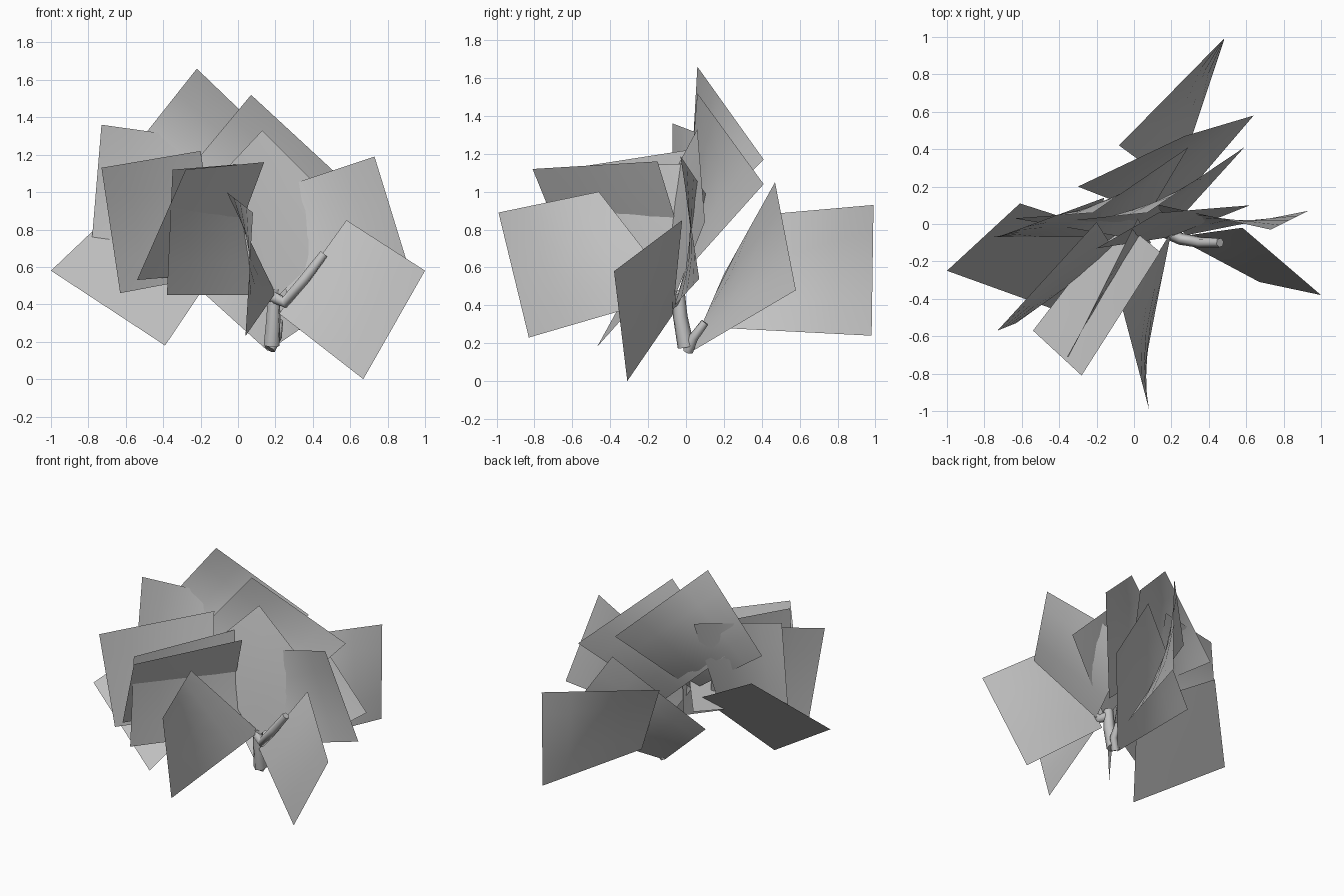
import bpy
from mathutils import Vector

old = bpy.data.objects.get("Cube")
if old:
    bpy.data.objects.remove(old, do_unlink=True)

# One plain grey for leaves and stems
grey = bpy.data.materials.new("plain grey")
grey.use_nodes = True
colour = (.55, .55, .55, 1)
grey.diffuse_color = colour
grey.node_tree.nodes["Principled BSDF"].inputs["Base Color"].default_value = colour


def leaf_card(name, base, side, tip, other_side, cuts=4):
    """A gently twisted four-cornered leaf, blended between its corners."""
    a, b, c, d = (Vector(p) for p in (base, side, tip, other_side))
    steps = [i / cuts for i in range(cuts + 1)]
    verts = [a.lerp(b, u).lerp(d.lerp(c, u), v) for v in steps for u in steps]
    row = cuts + 1
    faces = [(j * row + i, j * row + i + 1, (j + 1) * row + i + 1, (j + 1) * row + i)
             for j in range(cuts) for i in range(cuts)]
    mesh = bpy.data.meshes.new(name)
    mesh.from_pydata(verts, [], faces)
    mesh.materials.append(grey)
    mesh.shade_smooth()
    obj = bpy.data.objects.new(name, mesh)
    bpy.context.collection.objects.link(obj)


def stem(name, points, thickness):
    """A tapering round stem along a short path."""
    curve = bpy.data.curves.new(name, "CURVE")
    curve.dimensions = "3D"
    curve.bevel_depth = thickness
    curve.bevel_resolution = 1
    curve.use_fill_caps = True
    path = curve.splines.new("POLY")
    path.points.add(len(points) - 1)
    for i, (point, place) in enumerate(zip(path.points, points)):
        point.co = (*place, 1)
        point.radius = 1 - .4 * i / len(points)
    path.use_smooth = True
    curve.materials.append(grey)
    obj = bpy.data.objects.new(name, curve)
    bpy.context.collection.objects.link(obj)


# Leaves on the +x side
leaf_card("low_left_leaf", (.22, -.07, .35), (.58, -.02, .85), (1, -.38, .58), (.67, -.31, 0))
leaf_card("high_left_leaf", (.28, -.06, .4), (.1, .11, .98), (.73, -.03, 1.19), (.93, .07, .54))
leaf_card("middle_leaf", (.19, -.07, .42), (-.2, -.13, .98), (.13, .06, 1.33), (.62, .1, .84))

# Leaves at the back
leaf_card("rear_leaf", (.22, .2, .28), (-.08, .42, .88), (.48, .99, .93), (.48, .98, .24))
leaf_card("rear_low_leaf", (.16, .02, .15), (-.3, .2, .565), (.27, .47, 1.05), (.64, .58, .48))
leaf_card("rear_upper_leaf", (.2, -.02, .56), (-.33, .02, 1.04), (.07, .06, 1.52), (.59, .41, 1.04))
leaf_card("crown_leaf", (0, -.08, .67), (-.64, .03, 1.13), (-.22, .06, 1.66), (.29, .41, 1.17))

# Leaves on the -x side
leaf_card("high_right_leaf", (-.2, -.07, .68), (-.16, .14, 1.28), (-.73, -.07, 1.36), (-.78, -.07, .76))
leaf_card("low_right_leaf", (-.08, -.06, .64), (-.61, .11, .95), (-1, -.25, .58), (-.39, -.47, .18))
leaf_card("right_leaf", (-.1, -.15, .56), (-.2, .01, 1.22), (-.73, -.57, 1.13), (-.63, -.53, .46))

# Leaves at the front
leaf_card("front_tilted_leaf", (-.08, .03, .57), (.14, -.15, 1.16), (-.28, -.81, 1.12), (-.54, -.57, .53))
leaf_card("front_upright_leaf", (.09, -.1, .45), (.02, .03, 1.15), (-.35, -.71, 1.12), (-.38, -.71, .45))
leaf_card("front_leaf", (.2, -.04, .46), (-.06, -.46, 1), (.08, -.99, .89), (.04, -.83, .23))

# Stems
stem("main_stem", [(.18, 0, .18), (.19, -.03, .34), (.19, -.04, .48)], .045)
stem("side_stem", [(.17, -.04, .45), (.25, -.08, .41), (.36, -.1, .54), (.46, -.1, .67)], .036)
stem("rear_stem", [(.17, .01, .16), (.21, .04, .23), (.22, .1, .31)], .03)
